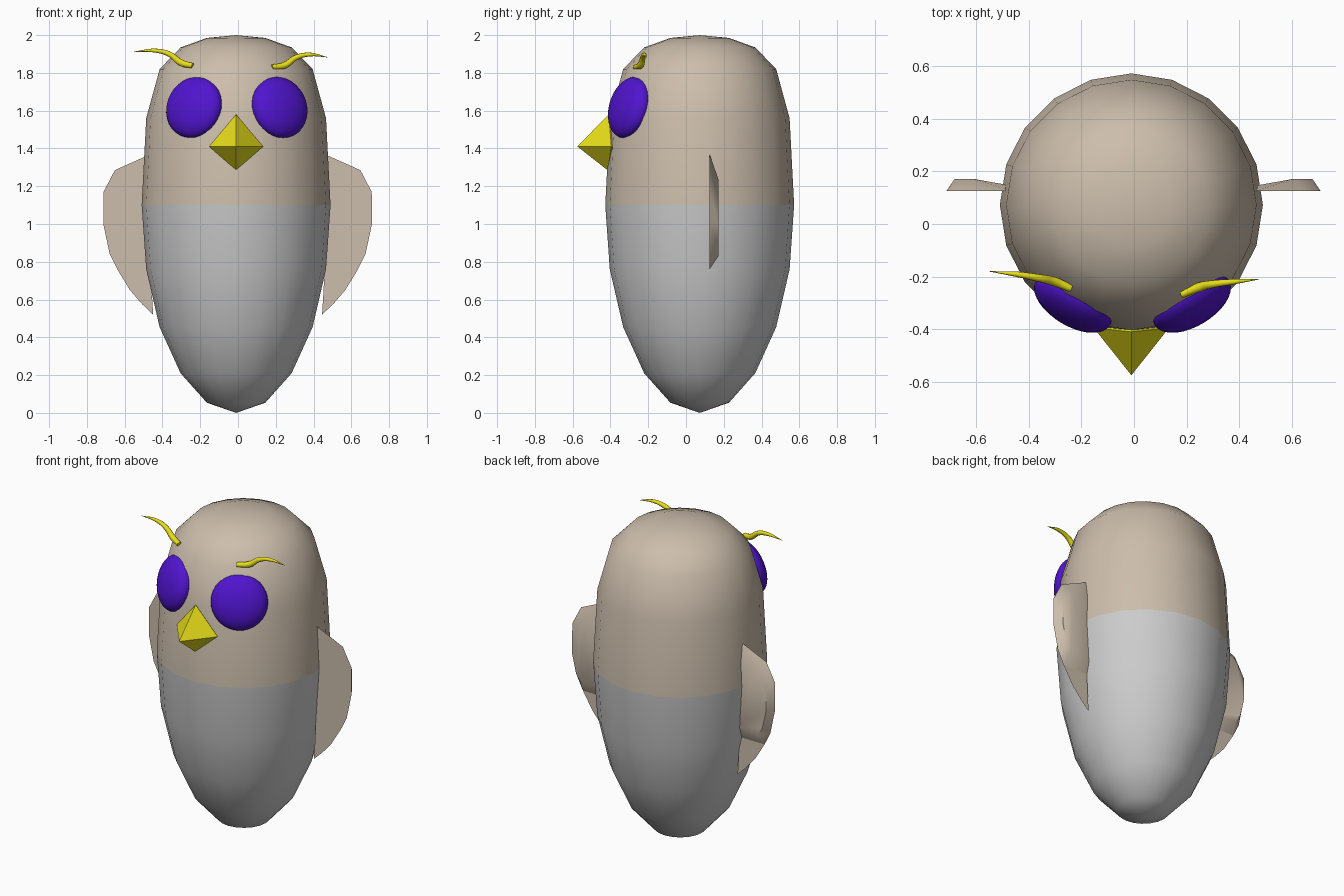
import bpy, bmesh, math
from mathutils import Matrix, Vector

if "Cube" in bpy.data.objects:
    bpy.data.objects.remove(bpy.data.objects["Cube"])


def material(name, rgb):
    m = bpy.data.materials.new(name)
    m.diffuse_color = (*rgb, 1)
    m.use_nodes = True
    m.node_tree.nodes["Principled BSDF"].inputs["Base Color"].default_value = m.diffuse_color
    return m


TAUPE = material("taupe", (0.60, 0.51, 0.41))
PURPLE = material("purple", (0.08, 0.007, 0.62))
YELLOW = material("yellow", (0.80, 0.73, 0.01))


def finish(name, bm, mat=None, smooth=None):
    bmesh.ops.recalc_face_normals(bm, faces=bm.faces)
    me = bpy.data.meshes.new(name)
    bm.to_mesh(me)
    bm.free()
    ob = bpy.data.objects.new(name, me)
    bpy.context.collection.objects.link(ob)
    if mat:
        me.materials.append(mat)
    if smooth:
        bpy.ops.object.select_all(action='DESELECT')
        ob.select_set(True)
        bpy.context.view_layer.objects.active = ob
        bpy.ops.object.shade_smooth_by_angle(angle=math.radians(smooth))
    return ob


CX, CY, SIDES = -0.01, 0.0725, 20


def lathe(name, pole_z, profile, mat):
    bm = bmesh.new()
    pole = bm.verts.new((CX, CY, pole_z))
    prev = None
    for r, z in profile:
        ring = [bm.verts.new((CX + r * math.sin(2 * math.pi * i / SIDES),
                              CY + r * math.cos(2 * math.pi * i / SIDES), z))
                for i in range(SIDES)]
        for i in range(SIDES):
            j = (i + 1) % SIDES
            if prev:
                bm.faces.new((prev[i], prev[j], ring[j], ring[i]))
            else:
                bm.faces.new((pole, ring[i], ring[j]))
        prev = ring
    return finish(name, bm, mat, 60)


# Egg-shaped body: grey belly below, taupe head above
lathe("belly", 0.0, [(0.155, 0.054), (0.294, 0.21), (0.405, 0.454),
                     (0.476, 0.76), (0.5, 1.1)], None)
lathe("head", 2.0, [(0.155, 1.985), (0.294, 1.935), (0.405, 1.82),
                    (0.476, 1.56), (0.5, 1.1)], TAUPE)

# Eyes: flattened balls lying against the head
for side, tag in ((-1, "left"), (1, "right")):
    bm = bmesh.new()
    mat = (Matrix.Translation((-0.006 + side * 0.226, -0.3, 1.617))
           @ Matrix.Rotation(side * math.radians(31), 4, 'Z')
           @ Matrix.Rotation(math.radians(-15), 4, 'X')
           @ Matrix.Diagonal((0.165, 0.08, 0.166, 1)))
    bmesh.ops.create_uvsphere(bm, u_segments=32, v_segments=16, radius=1, matrix=mat)
    finish("eye_" + tag, bm, PURPLE, 60)

# Beak: flat-faced octahedron, half sunk in the head
bm = bmesh.new()
top, bottom, left, right, tip, back = [bm.verts.new(p) for p in (
    (CX, -0.41, 1.58), (CX, -0.415, 1.285), (-0.153, -0.395, 1.41),
    (0.133, -0.395, 1.41), (CX, -0.575, 1.41), (CX, -0.25, 1.41))]
for a in (top, bottom):
    for b in (left, right):
        for c in (tip, back):
            bm.faces.new((a, b, c))
finish("beak", bm, YELLOW)


# Brows: tapered wavy tufts
def brow(name, pts):
    cu = bpy.data.curves.new(name, 'CURVE')
    cu.dimensions = '3D'
    cu.bevel_depth = 0.018
    cu.bevel_resolution = 3
    cu.resolution_u = 8
    cu.use_fill_caps = True
    sp = cu.splines.new('BEZIER')
    sp.bezier_points.add(len(pts) - 1)
    for bp, p, r in zip(sp.bezier_points, pts, (0.8, 1.0, 0.8, 0.6, 0.05)):
        bp.co = p
        bp.radius = r
        bp.handle_left_type = bp.handle_right_type = 'AUTO'
    cu.materials.append(YELLOW)
    bpy.context.collection.objects.link(bpy.data.objects.new(name, cu))


brow("brow_left", [(-0.24, -0.245, 1.838), (-0.30, -0.22, 1.853),
                   (-0.365, -0.205, 1.90), (-0.44, -0.192, 1.918), (-0.55, -0.18, 1.912)])
brow("brow_right", [(0.18, -0.268, 1.83), (0.25, -0.24, 1.842),
                    (0.305, -0.228, 1.88), (0.375, -0.22, 1.897), (0.475, -0.21, 1.883)])

# Wings: thin bevelled slab with a flat trailing tip
FRONT, BACK = 0.125, 0.172
outline = [(0.46, 1.37), (0.65, 1.285), (0.71, 1.17), (0.711, 1.0),
           (0.677, 0.84), (0.637, 0.76), (0.46, 0.76)]
raised = [(0.46, 1.25), (0.61, 1.235), (0.68, 1.13), (0.68, 1.0),
          (0.652, 0.88), (0.62, 0.83), (0.46, 0.83)]
tail = [(0.57, 0.65), (0.505, 0.575), (0.447, 0.52), (0.455, 0.65)]
for side, tag in ((-1, "left"), (1, "right")):
    bm = bmesh.new()

    def loop(pts, y):
        return [bm.verts.new((side * x - 0.002, y, z)) for x, z in pts]

    a, b, t = loop(outline, FRONT), loop(raised, BACK), loop(tail, FRONT)
    # the raised back dips towards the body
    b[0].co.y = b[-1].co.y = 0.145
    for i in range(len(a)):
        j = (i + 1) % len(a)
        bm.faces.new((a[i], a[j], b[j], b[i]))
    bm.faces.new(a)
    bmesh.ops.triangulate(bm, faces=[bm.faces.new(b)])
    bm.faces.new([a[5]] + t + [a[6]])
    finish("wing_" + tag, bm, TAUPE, 50)
